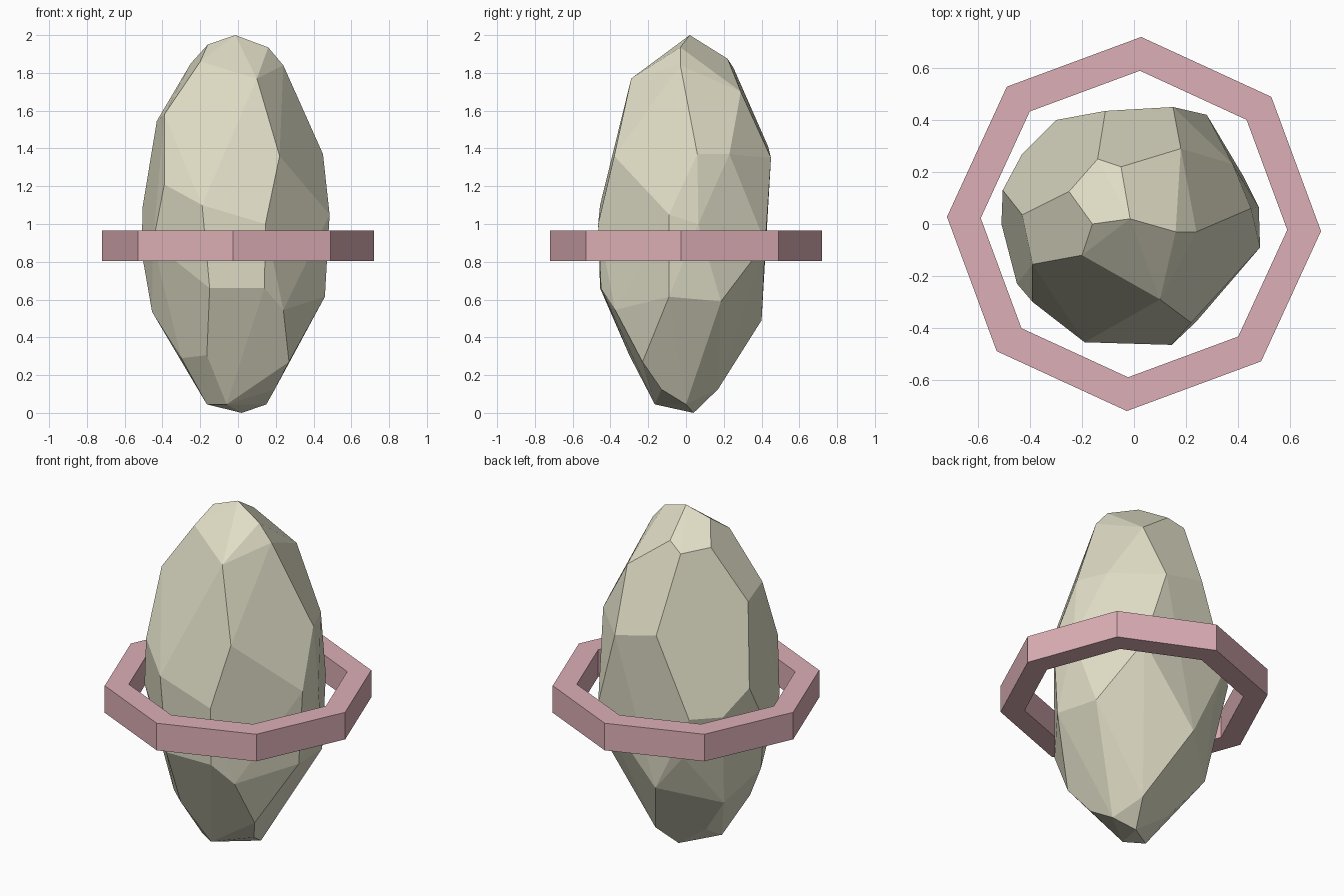
import bpy, bmesh, math


def finish(name, bm, colour):
    bmesh.ops.recalc_face_normals(bm, faces=bm.faces)
    mesh = bpy.data.meshes.new(name)
    bm.to_mesh(mesh)
    bm.free()
    obj = bpy.data.objects.new(name, mesh)
    bpy.context.collection.objects.link(obj)
    mat = bpy.data.materials.new(name + "_colour")
    mat.diffuse_color = (*colour, 1)
    mesh.materials.append(mat)
    return obj


# Rock: convex hull of its main corners, from crown to foot
corners = [
    # crown
    (-.015, .02, 2), (-.16, 0, 1.95), (.16, -.03, 1.935), (-.25, .125, 1.85),
    (-.05, .22, 1.875), (-.14, .25, 1.83), (.24, -.03, 1.84), (-.2, -.12, 1.86),
    (-.05, -.15, 1.86), (.1, -.29, 1.77), (.18, .29, 1.70),
    # shoulders
    (.22, .335, 1.47), (.38, .23, 1.37), (.45, .06, 1.37), (-.39, -.155, 1.58),
    (-.43, .035, 1.545), (.22, -.38, 1.36), (-.11, .435, 1.41), (.15, .45, 1.35),
    # waist
    (-.39, -.30, 1.21), (-.19, -.455, 1.1), (.145, -.465, 1.0), (.485, -.09, 1.05),
    (.48, .065, 1.0), (-.505, .13, 1.09), (-.43, .27, .95), (-.30, .40, .95),
    (.28, .42, .9), (-.51, 0, .85), (-.45, -.23, .9),
    # underside
    (-.15, -.455, .66), (.14, -.45, .66), (.24, -.375, .545), (.46, -.09, .615),
    (.42, .185, .59), (-.08, .40, .49), (-.24, .37, .70), (-.36, .16, .386),
    (-.455, -.05, .535), (-.30, -.17, .29), (-.165, -.30, .305), (.27, -.23, .27),
    # foot
    (.195, -.13, .125), (-.06, -.165, .045), (-.165, -.10, .045), (.08, .17, .126),
    (-.18, .07, .146), (.15, 0, .045), (.02, .04, 0),
]
bm = bmesh.new()
for c in corners:
    bm.verts.new(c)
hull = bmesh.ops.convex_hull(bm, input=bm.verts)
loose = {g for g in hull["geom_interior"] if isinstance(g, bmesh.types.BMVert)}
bmesh.ops.delete(bm, geom=list(loose), context='VERTS')
bmesh.ops.dissolve_limit(bm, angle_limit=math.radians(5), verts=bm.verts, edges=bm.edges)
finish("rock", bm, (0.74, 0.72, 0.56))

# Ring: eight-sided square-section band around the waist
SIDES, TURN = 8, math.radians(-2.2)
section = [(.72, .805), (.72, .965), (.59, .965), (.59, .805)]
bm = bmesh.new()
loops = []
for i in range(SIDES):
    a = TURN + 2 * math.pi * i / SIDES
    loops.append([bm.verts.new((r * math.cos(a), r * math.sin(a), z)) for r, z in section])
for i in range(SIDES):
    p, q = loops[i], loops[(i + 1) % SIDES]
    for k in range(4):
        n = (k + 1) % 4
        bm.faces.new((p[k], q[k], q[n], p[n]))
finish("ring", bm, (0.72, 0.43, 0.47))
